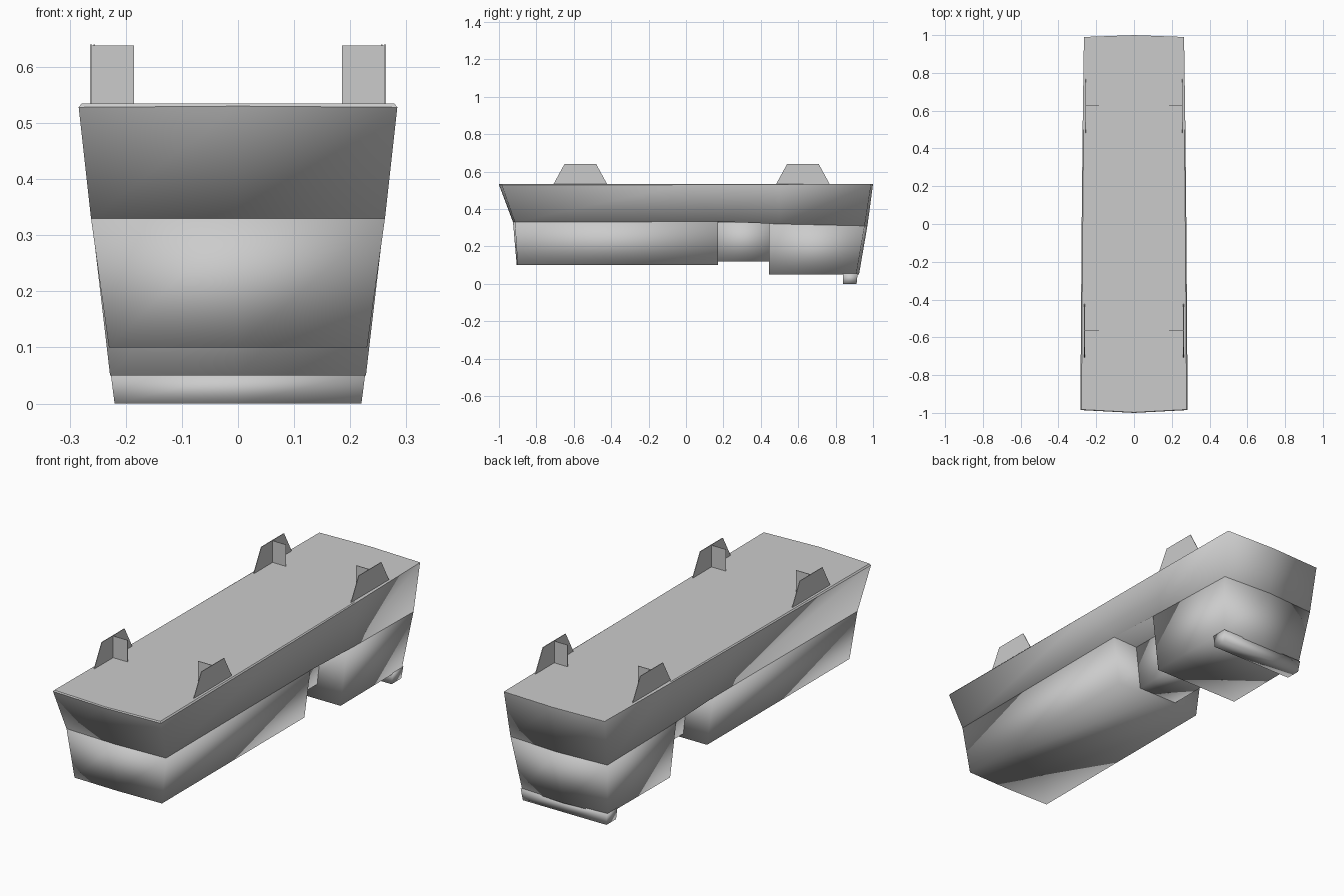
import bpy

cube = bpy.data.objects.get("Cube")
if cube:
    bpy.data.objects.remove(cube)

grey = bpy.data.materials.new("plain grey")
grey.use_nodes = True
GREY = (0.6, 0.6, 0.6, 1)
grey.diffuse_color = GREY
grey.node_tree.nodes["Principled BSDF"].inputs["Base Color"].default_value = GREY


def make(name, verts, faces, smooth=False):
    mesh = bpy.data.meshes.new(name)
    mesh.from_pydata(verts, [], faces)
    mesh.materials.append(grey)
    for poly in mesh.polygons:
        poly.use_smooth = smooth
    obj = bpy.data.objects.new(name, mesh)
    bpy.context.collection.objects.link(obj)
    return obj


def mirror(half):
    """Close a half outline that runs from front centre to rear centre."""
    return half + [(-x, y, z) for x, y, z in reversed(half) if x > 0]


def loft(name, lower, upper, smooth=True, top=True):
    """Skin two half outlines, mirrored in x, and cap the ends."""
    low, high = mirror(lower), mirror(upper)
    n = len(low)
    faces = [(i, (i + 1) % n, n + (i + 1) % n, n + i) for i in range(n)]
    faces.append(tuple(reversed(range(n))))
    if top:
        faces.append(tuple(range(n, 2 * n)))
    return make(name, low + high, faces, smooth)


def box_ring(half, y0, y1, z):
    return [(0, y0, z), (half, y0, z), (half, y1, z), (0, y1, z)]


# Flared upper tub
tub_low = [(0, -0.925, 0.33), (0.262, -0.915, 0.33), (0.262, 0.17, 0.333),
           (0.26, 0.5, 0.32), (0.255, 0.955, 0.31), (0, 0.97, 0.31)]
tub_rim = [(0, -1, 0.53), (0.284, -0.985, 0.528), (0.277, 0, 0.53),
           (0.272, 0.5, 0.532), (0.265, 0.99, 0.534), (0, 1, 0.534)]
loft("upper_tub", tub_low, tub_rim, top=False)

# Flat deck, with a thin sloping rim
deck = [(x * 0.98, y * 0.997, 0.535) for x, y, z in tub_rim]
loft("deck", tub_rim, deck, smooth=False)

# Long front lower body
loft("front_lower_body",
     [(0, -0.905, 0.1), (0.23, -0.9, 0.1), (0.23, 0.17, 0.1), (0, 0.17, 0.1)],
     [(0, -0.925, 0.331), (0.262, -0.915, 0.331),
      (0.262, 0.17, 0.333), (0, 0.17, 0.333)])

# Narrow link between the lower bodies
loft("centre_link", box_ring(0.105, 0.15, 0.47, 0.12),
     box_ring(0.13, 0.15, 0.47, 0.34))

# Deep rear lower body and its bottom lip
loft("rear_lower_body",
     [(0, 0.445, 0.05), (0.228, 0.445, 0.05), (0.225, 0.91, 0.05), (0, 0.925, 0.05)],
     [(0, 0.445, 0.323), (0.26, 0.445, 0.323),
      (0.255, 0.955, 0.311), (0, 0.97, 0.311)])
loft("rear_lip", box_ring(0.22, 0.84, 0.912, 0), box_ring(0.227, 0.84, 0.918, 0.055))


# Four deck brackets, each a trapezoid plate with an inward fin
def sheet(name, corners):
    obj = make(name, corners, [(0, 1, 2, 3)])
    solid = obj.modifiers.new("thickness", "SOLIDIFY")
    solid.thickness = 0.003
    solid.offset = 0


for end, y, x in (("front", -0.565, 0.262), ("rear", 0.625, 0.256)):
    for side, s in (("left", 1), ("right", -1)):
        sheet(f"{end}_{side}_bracket_plate",
              [(s * x, y - 0.145, 0.53), (s * x, y + 0.145, 0.53),
               (s * x, y + 0.085, 0.64), (s * x, y - 0.085, 0.64)])
        sheet(f"{end}_{side}_bracket_fin",
              [(s * x, y, 0.53), (s * 0.185, y, 0.53),
               (s * 0.185, y, 0.638), (s * x, y, 0.638)])
